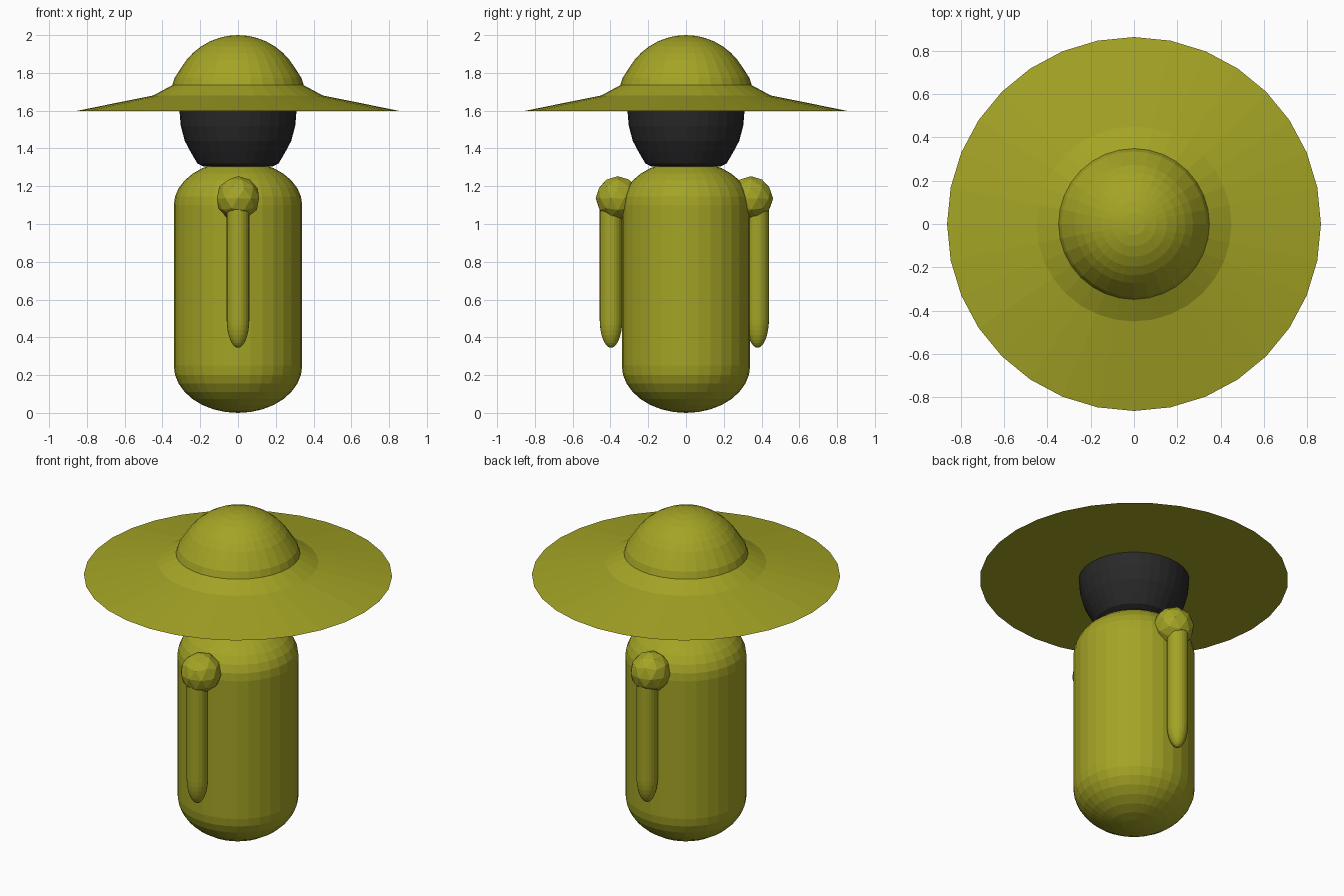
import bpy, bmesh, math
from mathutils import Vector

if "Cube" in bpy.data.objects:
    bpy.data.objects.remove(bpy.data.objects["Cube"])


def material(name, rgb):
    m = bpy.data.materials.new(name)
    m.diffuse_color = (*rgb, 1)
    m.use_nodes = True
    m.node_tree.nodes["Principled BSDF"].inputs["Base Color"].default_value = m.diffuse_color
    return m


OLIVE = material("olive", (0.37, 0.37, 0.019))
BLACK = material("soft black", (0.022, 0.022, 0.022))


def finish(bm, name, mat):
    bmesh.ops.remove_doubles(bm, verts=bm.verts, dist=1e-5)
    bmesh.ops.recalc_face_normals(bm, faces=bm.faces)
    me = bpy.data.meshes.new(name)
    bm.to_mesh(me)
    bm.free()
    me.materials.append(mat)
    ob = bpy.data.objects.new(name, me)
    bpy.context.collection.objects.link(ob)
    return ob


def lathe(name, profile, mat, y=0.0, sides=32):
    """Spin an (r, z) profile around the vertical axis."""
    bm = bmesh.new()
    verts = [bm.verts.new((r, 0, z)) for r, z in profile]
    edges = [bm.edges.new(p) for p in zip(verts, verts[1:])]
    bmesh.ops.spin(bm, geom=verts + edges, cent=(0, 0, 0), axis=(0, 0, 1),
                   angle=math.tau, steps=sides, use_merge=True)
    bmesh.ops.translate(bm, verts=bm.verts, vec=(0, y, 0))
    return finish(bm, name, mat)


def arc(radius, height, centre, start, end, steps):
    """Elliptical profile between two latitudes in degrees."""
    pts = []
    for i in range(steps + 1):
        a = math.radians(start + (end - start) * i / steps)
        pts.append((max(0, radius * math.cos(a)), centre + height * math.sin(a)))
    return pts


# Capsule body
lathe("body", arc(0.34, 0.25, 0.25, -90, 0, 8) + arc(0.34, 0.235, 1.10, 0, 90, 8), OLIVE)

# Head, narrowing to a short neck rim
lathe("head", [(0, 1.305), (0.185, 1.305), (0.215, 1.32), (0.25, 1.38), (0.282, 1.44),
               (0.303, 1.52), (0.31, 1.60), (0.305, 1.66), (0, 1.70)], BLACK)

# Hat: wide flat-bottomed brim and domed crown
lathe("hat_brim", [(0, 1.597), (0.863, 1.597), (0.45, 1.68), (0.347, 1.735), (0, 1.735)], OLIVE)
lathe("hat_crown", [(0, 1.73), (0.348, 1.735), (0.335, 1.775)]
      + arc(0.349, 0.35, 1.65, 30, 90, 7), OLIVE)

# Front and back arms with faceted shoulder balls
for side, arm_y, ball_y in (("front", -0.397, -0.361), ("back", 0.379, 0.344)):
    lathe(side + "_arm", arc(0.06, 0.15, 0.495, -90, 0, 8) + arc(0.06, 0.06, 1.10, 0, 90, 4),
          OLIVE, arm_y, 24)
    bm = bmesh.new()
    bmesh.ops.create_icosphere(bm, subdivisions=2, radius=0.117)
    bmesh.ops.translate(bm, verts=bm.verts, vec=Vector((0, ball_y, 1.136)))
    finish(bm, side + "_shoulder", OLIVE)
